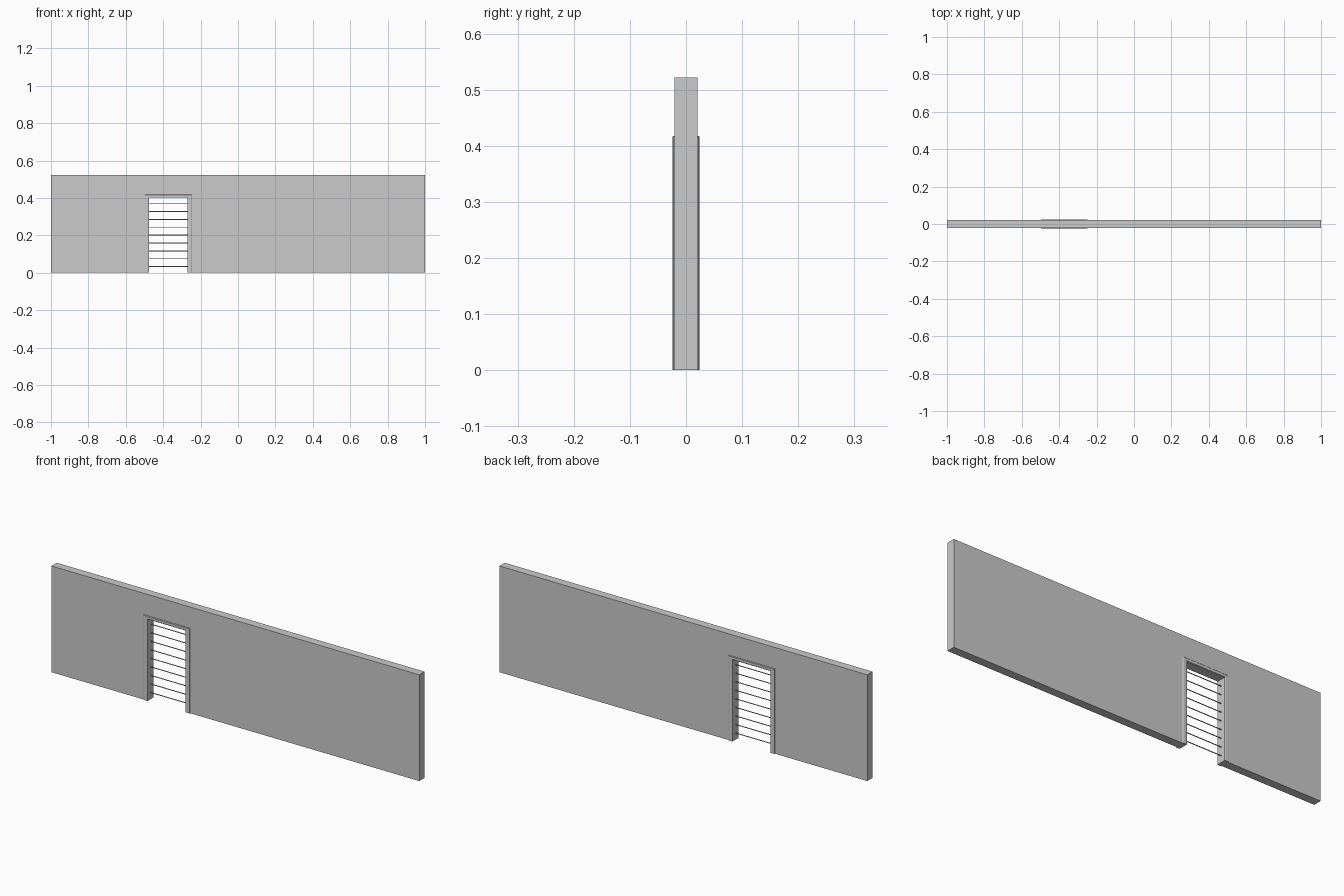
import bpy, bmesh

if "Cube" in bpy.data.objects:
    bpy.data.objects.remove(bpy.data.objects["Cube"])

CX, HW, TOP = -0.372, 0.103, 0.401   # doorway centre, half width, height
W, H, T = 1.0, 0.522, 0.0205         # wall half length, height, half thickness


def make_object(name, bm):
    bmesh.ops.recalc_face_normals(bm, faces=bm.faces[:])
    mesh = bpy.data.meshes.new(name)
    bm.to_mesh(mesh)
    bm.free()
    obj = bpy.data.objects.new(name, mesh)
    bpy.context.collection.objects.link(obj)
    return obj


# Wall: outline with a doorway notch, extruded through its thickness
lap = 0.01                            # wall stops inside the frame
l, r, t = CX - HW - lap, CX + HW + lap, TOP + lap * 0.75
outline = [(-W, 0), (l, 0), (l, t), (r, t), (r, 0), (W, 0), (W, H), (-W, H)]
bm = bmesh.new()
face = bm.faces.new([bm.verts.new((x, -T, z)) for x, z in outline])
ext = bmesh.ops.extrude_face_region(bm, geom=[face])
bmesh.ops.translate(bm, vec=(0, 2 * T, 0),
                    verts=[v for v in ext["geom"] if isinstance(v, bmesh.types.BMVert)])
make_object("wall", bm)

# Door frame: softened trim profile (outward offset, y) swept around the opening
half = [(0.0, 0.0225), (0.003, 0.0243), (0.019, 0.0243), (0.022, 0.0225), (0.022, 0.019)]
profile = [(d, -y) for d, y in half] + [(d, y) for d, y in reversed(half)]
bm = bmesh.new()
rings = []
for side, up in ((-1, 0), (-1, 1), (1, 1), (1, 0)):
    rings.append([bm.verts.new((CX + side * (HW + d), y, up * (TOP + d * 0.75)))
                  for d, y in profile])
n = len(profile)
for a, b in zip(rings, rings[1:]):
    for i in range(n):
        j = (i + 1) % n
        bm.faces.new((a[i], a[j], b[j], b[i]))
bm.faces.new(rings[0])
bm.faces.new(rings[-1])
make_object("door_frame", bm)

# Horizontal bars across the doorway
for i in range(9):
    bpy.ops.mesh.primitive_cylinder_add(
        vertices=8, radius=0.0022, depth=2 * HW + 0.01,
        location=(CX, 0, 0.033 + i * 0.042), rotation=(0, 1.570796, 0))
    bar = bpy.context.object
    bar.name = f"bar_{i + 1}"
    bpy.ops.object.shade_smooth_by_angle()
